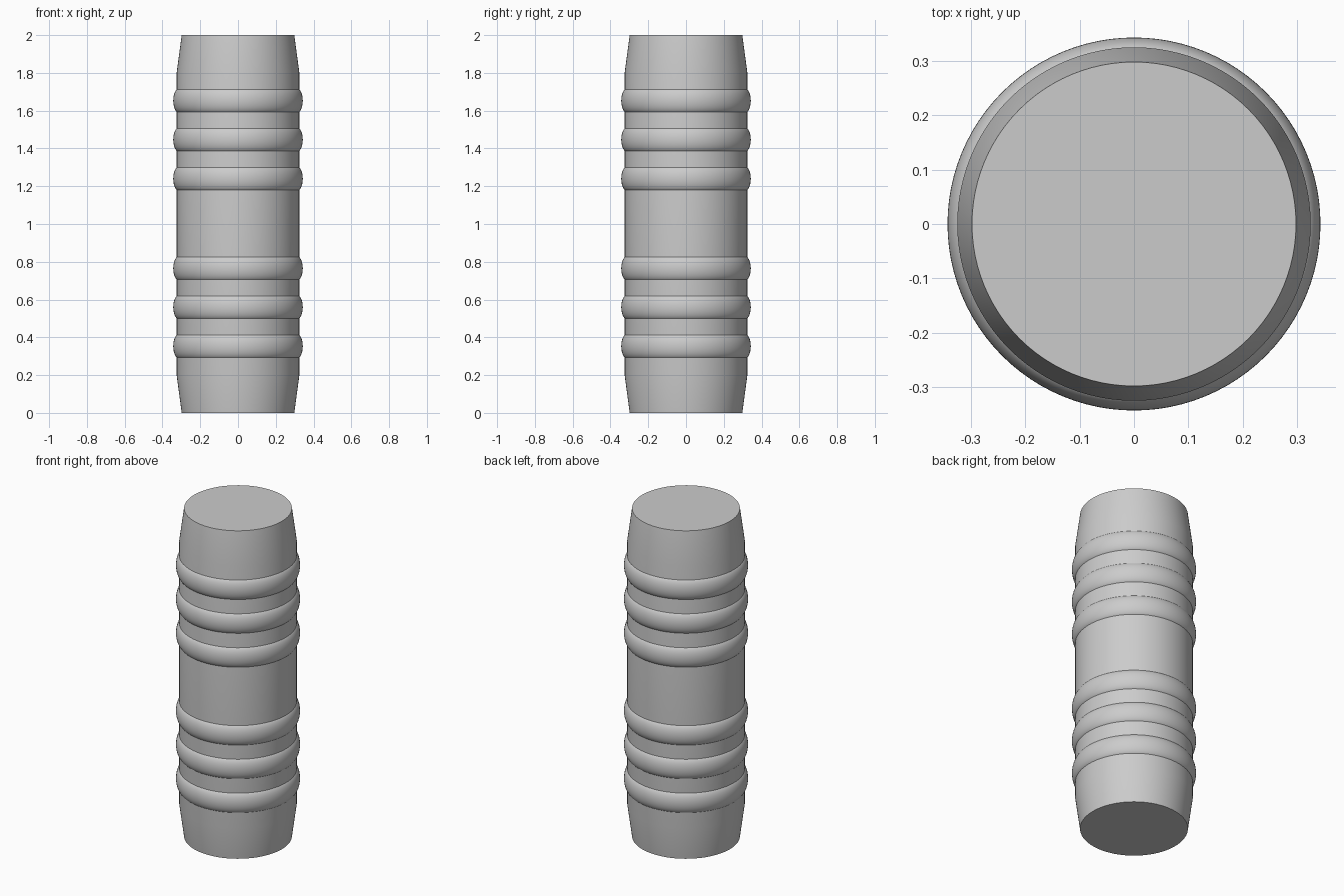
import bpy, bmesh, math

cube = bpy.data.objects.get("Cube")
if cube:
    bpy.data.objects.remove(cube, do_unlink=True)

SEGMENTS = 96
BODY_RADIUS = 0.325

grey = bpy.data.materials.new("plain grey")
grey.use_nodes = True
colour = (0.6, 0.6, 0.6, 1)
grey.diffuse_color = colour
grey.node_tree.nodes["Principled BSDF"].inputs["Base Color"].default_value = colour


def lathe(name, profile, closed=False):
    """Turn a (radius, z) profile around the z axis; open profiles get flat caps."""
    bm = bmesh.new()
    loops = []
    for r, z in profile:
        angles = [math.tau * i / SEGMENTS for i in range(SEGMENTS)]
        loops.append([bm.verts.new((r * math.cos(a), r * math.sin(a), z)) for a in angles])
    pairs = list(zip(loops, loops[1:]))
    if closed:
        pairs.append((loops[-1], loops[0]))
    else:
        bm.faces.new(loops[0])
        bm.faces.new(loops[-1])
    for low, high in pairs:
        for i in range(SEGMENTS):
            j = (i + 1) % SEGMENTS
            bm.faces.new((low[i], low[j], high[j], high[i]))
    bmesh.ops.recalc_face_normals(bm, faces=bm.faces)
    mesh = bpy.data.meshes.new(name)
    bm.to_mesh(mesh)
    bm.free()
    mesh.materials.append(grey)
    obj = bpy.data.objects.new(name, mesh)
    bpy.context.collection.objects.link(obj)
    bpy.ops.object.select_all(action="DESELECT")
    obj.select_set(True)
    bpy.context.view_layer.objects.active = obj
    bpy.ops.object.shade_smooth_by_angle(angle=math.radians(30))
    return obj


# Solid pin with tapered ends
lathe("pin_body", [(0.298, 0), (BODY_RADIUS, 0.2), (BODY_RADIUS, 1.8), (0.298, 2)])

# Rounded grip ribs: three near each end
for group, heights in (("lower", (0.353, 0.56, 0.765)), ("upper", (1.24, 1.447, 1.653))):
    for n, z in enumerate(heights, 1):
        section = []
        for k in range(32):
            a = math.tau * k / 32
            section.append((0.31 + 0.033 * math.cos(a), z + 0.067 * math.sin(a)))
        lathe(f"{group}_rib_{n}", section, closed=True)
